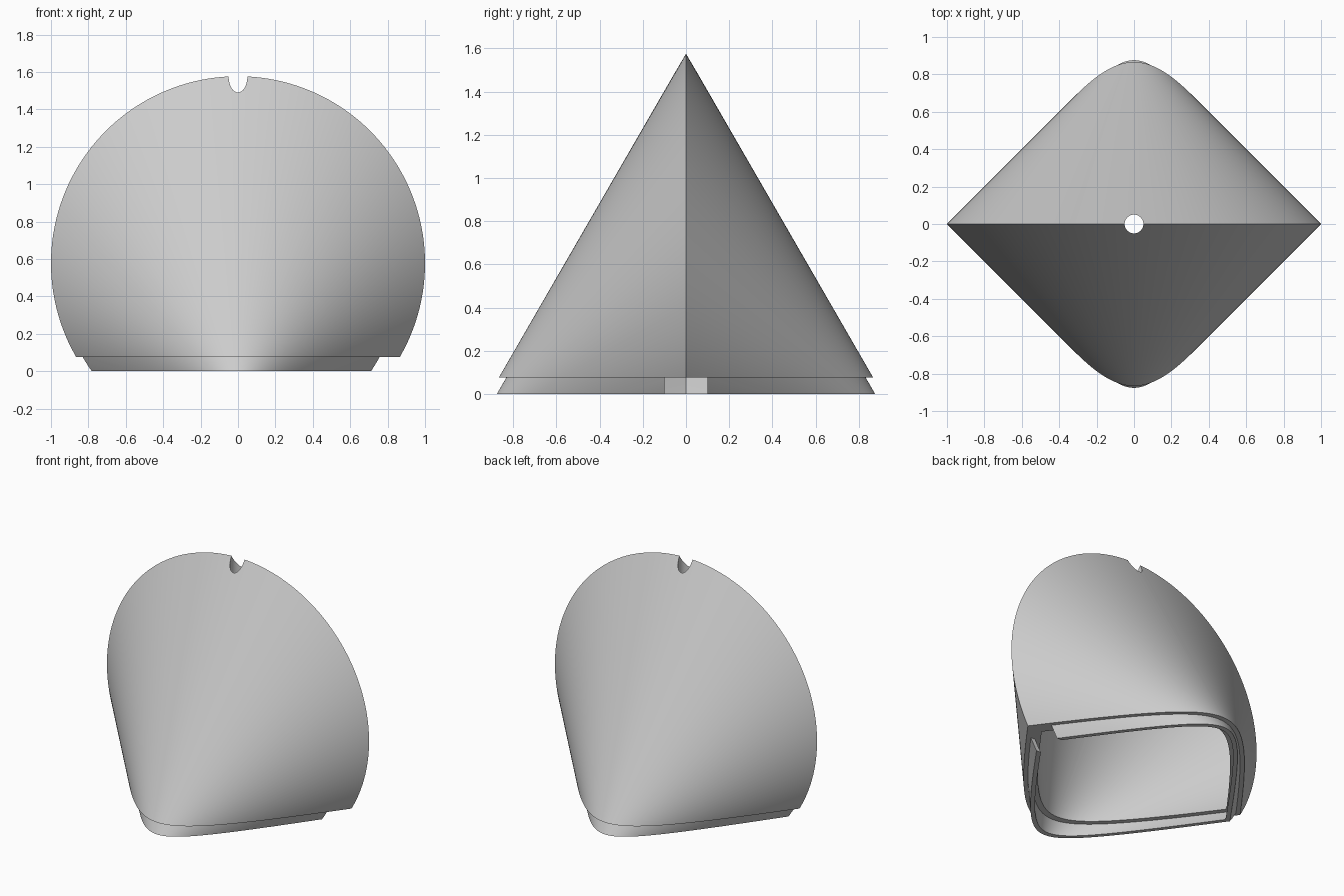
import bpy, bmesh, math
from mathutils import Matrix, Vector

if "Cube" in bpy.data.objects:
    bpy.data.objects.remove(bpy.data.objects["Cube"], do_unlink=True)

BASE = 0.077      # height of the shell's lower edge
SEGMENTS = 160

grey = bpy.data.materials.new("light_grey")
grey.use_nodes = True
colour = (0.6, 0.6, 0.6, 1)
grey.diffuse_color = colour
grey.node_tree.nodes["Principled BSDF"].inputs["Base Color"].default_value = colour


def add_object(name, bm):
    bmesh.ops.recalc_face_normals(bm, faces=bm.faces)
    mesh = bpy.data.meshes.new(name)
    bm.to_mesh(mesh)
    bm.free()
    mesh.materials.append(grey)
    obj = bpy.data.objects.new(name, mesh)
    bpy.context.collection.objects.link(obj)
    return obj


def double_cone(name, scale, low, high=None):
    """Two slanted cones sharing one upright disc, cut level at low and high."""
    bm = bmesh.new()
    ring = []
    for i in range(SEGMENTS):
        a = 2 * math.pi * i / SEGMENTS
        ring.append(bm.verts.new((math.sin(a), 0, 0.5 + math.cos(a))))
    for y in (-1, 1):
        tip = bm.verts.new((0, y, -0.232))
        for i in range(SEGMENTS):
            bm.faces.new((ring[i - 1], ring[i], tip))
    for v in bm.verts:
        v.co = v.co * scale + Vector((0, 0, BASE))
    for height, direction in ((low, -1), (high, 1)):
        if height is None:
            continue
        cut = bmesh.ops.bisect_plane(
            bm, geom=bm.verts[:] + bm.edges[:] + bm.faces[:], dist=1e-6,
            plane_co=(0, 0, height), plane_no=(0, 0, direction), clear_outer=True)
        edges = [e for e in cut["geom_cut"] if isinstance(e, bmesh.types.BMEdge)]
        bmesh.ops.edgeloop_fill(bm, edges=edges)
    return add_object(name, bm)


def cut_away(obj, cutters):
    for cutter in cutters:
        mod = obj.modifiers.new("cut", "BOOLEAN")
        mod.operation = "DIFFERENCE"
        mod.solver = "EXACT"
        mod.object = cutter
    bpy.context.view_layer.update()
    graph = bpy.context.evaluated_depsgraph_get()
    mesh = bpy.data.meshes.new_from_object(obj.evaluated_get(graph))
    obj.modifiers.clear()
    obj.data = mesh
    for cutter in cutters:
        bpy.data.objects.remove(cutter, do_unlink=True)
    bpy.ops.object.select_all(action="DESELECT")
    obj.select_set(True)
    bpy.context.view_layer.objects.active = obj
    bpy.ops.object.shade_smooth_by_angle(angle=math.radians(30))


# Hollow shell with a hanging hole through the top ridge
shell = double_cone("shell", 1, BASE)
cavity = double_cone("cavity_cutter", 0.87, -0.03)
bm = bmesh.new()
bmesh.ops.create_cone(bm, cap_ends=True, segments=48, radius1=0.05, radius2=0.05,
                      depth=0.8, matrix=Matrix.Translation((0, 0, 1.5)))
cut_away(shell, [cavity, add_object("hole_cutter", bm)])

# Inset fitting rim below the shell, with a slot on the left
rim = double_cone("rim", 0.96, 0, BASE + 0.01)
inside = double_cone("rim_cutter", 0.92, -0.03)
bm = bmesh.new()
bmesh.ops.create_cube(bm, size=1, matrix=Matrix.Translation((0.8, 0, 0.05))
                      @ Matrix.Diagonal((0.6, 0.2, 0.3, 1)))
cut_away(rim, [inside, add_object("slot_cutter", bm)])
